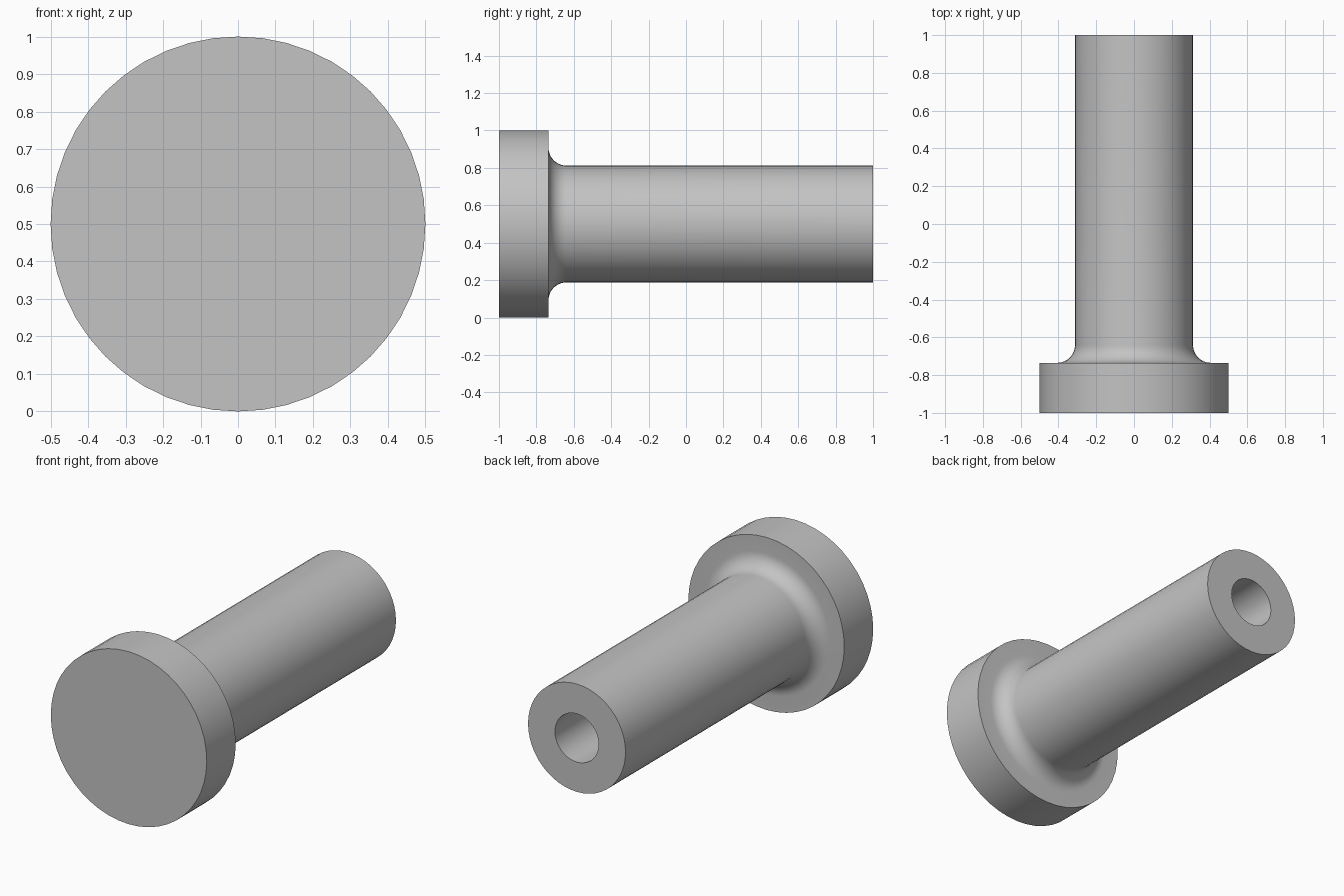
import bpy
import bmesh
from math import cos, sin, pi, radians
from mathutils import Matrix, Vector

SEGMENTS = 48
HEAD_R, SHAFT_R, BORE_R = 0.5, 0.3125, 0.14
FRONT, HEAD_BACK, END, BORE_FLOOR = -1.0, -0.735, 1.0, -0.4
FILLET, FILLET_STEPS = 0.095, 10

default = bpy.data.objects.get("Cube")
if default:
    bpy.data.objects.remove(default, do_unlink=True)

steel = bpy.data.materials.new("grey_steel")
steel.use_nodes = True
colour = (0.55, 0.55, 0.55, 1)
steel.diffuse_color = colour
steel.node_tree.nodes["Principled BSDF"].inputs["Base Color"].default_value = colour

# Half section as (radius, y): head, fillet, shaft, blind bore
profile = [(0, FRONT), (HEAD_R, FRONT), (HEAD_R, HEAD_BACK)]
for i in range(FILLET_STEPS + 1):
    a = pi / 2 * i / FILLET_STEPS
    profile.append((SHAFT_R + FILLET * (1 - sin(a)),
                    HEAD_BACK + FILLET * (1 - cos(a))))
profile += [(SHAFT_R, END), (BORE_R, END), (BORE_R, BORE_FLOOR), (0, BORE_FLOOR)]

# Turn the section around the long axis
bm = bmesh.new()
verts = [bm.verts.new((0, y, r)) for r, y in profile]
edges = [bm.edges.new(pair) for pair in zip(verts, verts[1:])]
bmesh.ops.spin(bm, geom=verts + edges, cent=(0, 0, 0), axis=(0, 1, 0),
               angle=2 * pi, steps=SEGMENTS, use_merge=False)
bmesh.ops.remove_doubles(bm, verts=bm.verts, dist=0.0001)
bmesh.ops.dissolve_degenerate(bm, edges=bm.edges, dist=0.0001)
bmesh.ops.recalc_face_normals(bm, faces=bm.faces)
bm.transform(Matrix.Translation(Vector((0, 0, HEAD_R))))

mesh = bpy.data.meshes.new("flanged_pin")
bm.to_mesh(mesh)
bm.free()
mesh.materials.append(steel)
pin = bpy.data.objects.new("flanged_pin", mesh)
bpy.context.collection.objects.link(pin)

# Smooth round walls, sharp rims
bpy.ops.object.select_all(action="DESELECT")
pin.select_set(True)
bpy.context.view_layer.objects.active = pin
bpy.ops.object.shade_smooth_by_angle(angle=radians(30))
